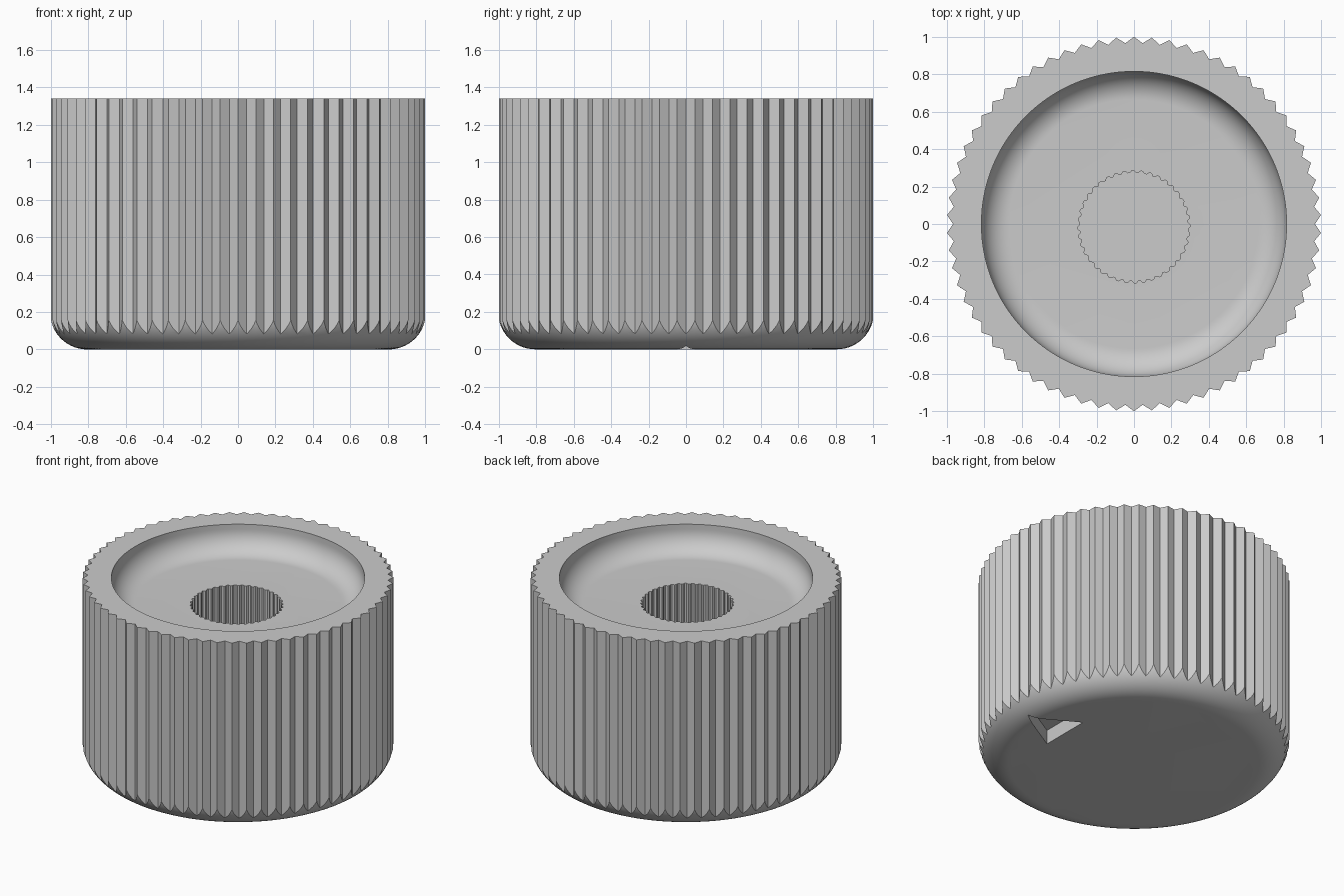
import bpy, bmesh, math
from math import sin, cos, pi

HEIGHT = 1.34
FLOOR = 1.155      # recess floor height
TEETH = 66
SPLINES = 40

cube = bpy.data.objects.get("Cube")
if cube:
    bpy.data.objects.remove(cube, do_unlink=True)


def make_object(name, bm):
    bmesh.ops.recalc_face_normals(bm, faces=bm.faces)
    mesh = bpy.data.meshes.new(name)
    bm.to_mesh(mesh)
    bm.free()
    obj = bpy.data.objects.new(name, mesh)
    bpy.context.collection.objects.link(obj)
    return obj


def prism(name, outline, z0, z1):
    """Extrude a flat outline between two heights."""
    bm = bmesh.new()
    face = bm.faces.new([bm.verts.new((x, y, z0)) for x, y in outline])
    out = bmesh.ops.extrude_face_region(bm, geom=[face])
    for v in out["geom"]:
        if isinstance(v, bmesh.types.BMVert):
            v.co.z = z1
    return make_object(name, bm)


def lathe(name, profile, steps=128):
    """Revolve a (radius, z) profile, closed by flat caps."""
    bm = bmesh.new()
    rings = [[bm.verts.new((r * cos(2 * pi * i / steps), r * sin(2 * pi * i / steps), z))
              for i in range(steps)] for r, z in profile]
    for a, b in zip(rings, rings[1:]):
        for i in range(steps):
            j = (i + 1) % steps
            bm.faces.new((a[i], a[j], b[j], b[i]))
    bm.faces.new(rings[0])
    bm.faces.new(rings[-1])
    return make_object(name, bm)


def fillet(r, z, radius, steps=14):
    """Quarter arc from a flat floor up to a vertical wall at r."""
    return [(r - radius + radius * sin(a), z + radius - radius * cos(a))
            for a in (pi / 2 * i / steps for i in range(steps + 1))]


def ring(radii, count, phase=0.0, cy=0.0):
    """Outline repeating a radius pattern around a circle."""
    n = len(radii) * count
    return [(radii[i % len(radii)] * cos(2 * pi * i / n + phase),
             radii[i % len(radii)] * sin(2 * pi * i / n + phase) + cy) for i in range(n)]


def boolean(target, tool, operation):
    mod = target.modifiers.new(tool.name, "BOOLEAN")
    mod.operation = operation
    mod.solver = "EXACT"
    mod.object = tool
    tool.hide_render = True
    bpy.context.view_layer.objects.active = target
    bpy.ops.object.modifier_apply(modifier=mod.name)
    bpy.data.objects.remove(tool, do_unlink=True)


# Ridged grip wall, with a tooth tip at the front and back
knob = prism("knob_body", ring((1.0, 0.967), TEETH, pi / 2), 0, HEIGHT)

# Rounded base edge cuts the tooth ends into scallops
rounded = lathe("rounded_envelope", fillet(1.005, 0, 0.2) + [(1.005, HEIGHT + 0.1)])
boolean(knob, rounded, "INTERSECT")

# Dished recess
recess = lathe("recess_cutter", fillet(0.815, FLOOR, 0.15) + [(0.815, HEIGHT + 0.1)])
boolean(knob, recess, "DIFFERENCE")

# Splined shaft hole
hole = prism("shaft_hole_cutter", ring((0.3, 0.3, 0.288, 0.288), SPLINES, 0, -0.015),
             0.2, FLOOR + 0.05)
boolean(knob, hole, "DIFFERENCE")

# Triangular pointer notch in the base
notch = prism("pointer_notch_cutter", [(0.58, -0.18), (0.89, 0), (0.58, 0.18)], -0.1, 0.1)
boolean(knob, notch, "DIFFERENCE")

# Plain grey finish
grey = bpy.data.materials.new("grey_plastic")
grey.use_nodes = True
color = (0.6, 0.6, 0.6, 1)
grey.diffuse_color = color
grey.node_tree.nodes["Principled BSDF"].inputs["Base Color"].default_value = color
knob.data.materials.clear()
knob.data.materials.append(grey)

bpy.ops.object.select_all(action="DESELECT")
knob.select_set(True)
bpy.context.view_layer.objects.active = knob
bpy.ops.object.shade_smooth_by_angle(angle=math.radians(30))
